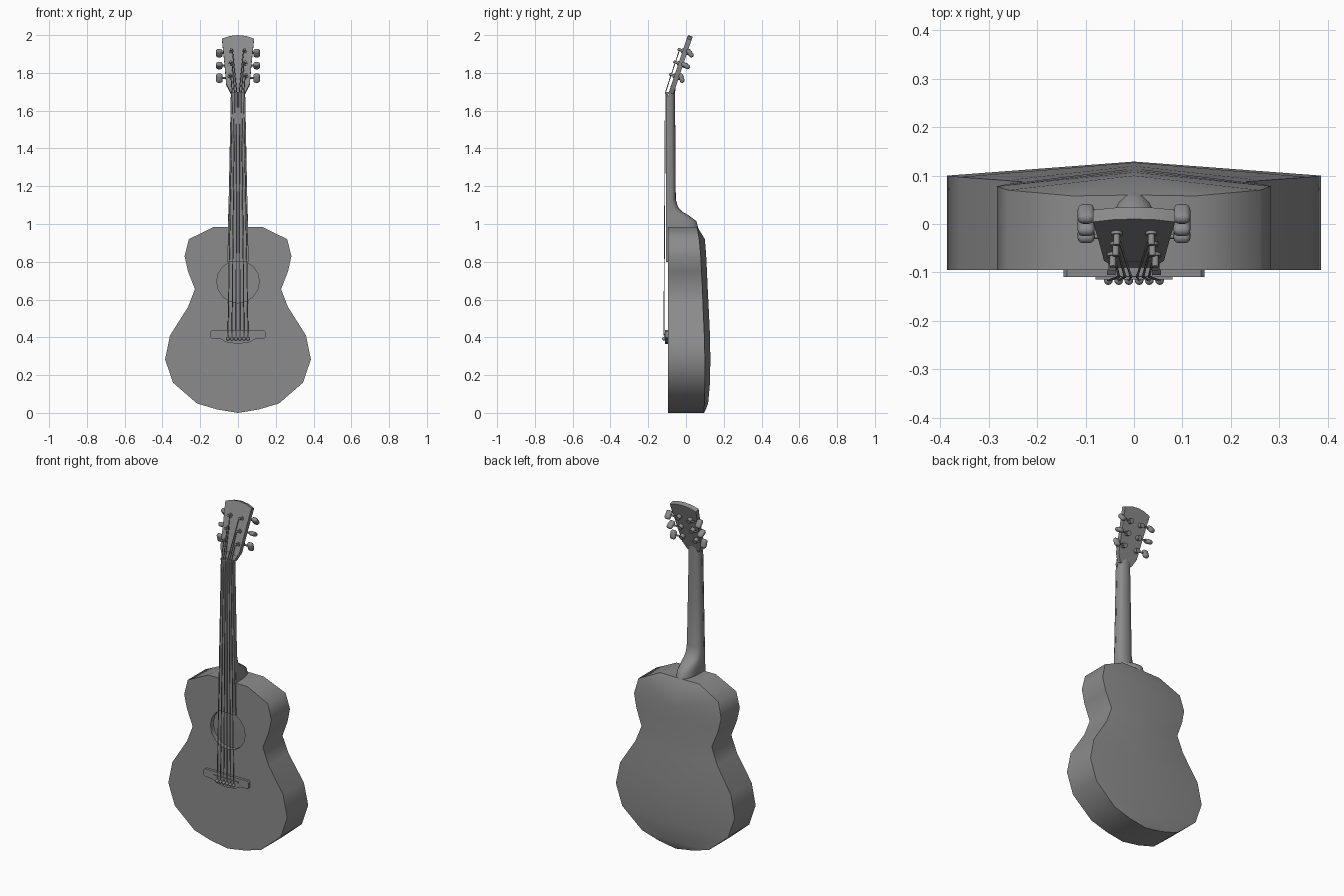
import bpy, bmesh
from math import sin, cos, pi, radians
from mathutils import Matrix, Vector

if "Cube" in bpy.data.objects:
    bpy.data.objects.remove(bpy.data.objects["Cube"])

# one dark grey for every part
grey = bpy.data.materials.new("dark_grey")
grey.diffuse_color = (.26, .26, .26, 1)
grey.use_nodes = True
grey.node_tree.nodes["Principled BSDF"].inputs["Base Color"].default_value = grey.diffuse_color


def finish(obj, angle=40):
    obj.data.materials.append(grey)
    bpy.ops.object.select_all(action='DESELECT')
    obj.select_set(True)
    bpy.context.view_layer.objects.active = obj
    bpy.ops.object.shade_smooth_by_angle(angle=radians(angle))
    return obj


def make(name, verts, faces, angle=40, mat=None, fix=True):
    me = bpy.data.meshes.new(name)
    me.from_pydata(verts, [], faces)
    bm = bmesh.new()
    bm.from_mesh(me)
    bmesh.ops.remove_doubles(bm, verts=bm.verts, dist=1e-5)
    if fix:
        bmesh.ops.recalc_face_normals(bm, faces=bm.faces)
    bm.to_mesh(me)
    bm.free()
    obj = bpy.data.objects.new(name, me)
    bpy.context.collection.objects.link(obj)
    if mat:
        obj.matrix_world = mat
    return finish(obj, angle)


def plate(name, outline, y0, y1, mat=None):
    # extrude an (x, z) outline from y0 to y1
    n = len(outline)
    verts = [(x, y, z) for y in (y0, y1) for x, z in outline]
    faces = [list(range(n)), list(range(n, 2 * n))]
    faces += [(i, (i + 1) % n, n + (i + 1) % n, n + i) for i in range(n)]
    return make(name, verts, faces, mat=mat)


def rod(name, a, b, r, mat, sides=10):
    # cylinder between two points in the space of mat
    a, b = Vector(a), Vector(b)
    d = b - a
    m = mat @ Matrix.Translation((a + b) / 2) @ d.to_track_quat('Z', 'Y').to_matrix().to_4x4()
    bpy.ops.mesh.primitive_cylinder_add(vertices=sides, radius=r, depth=d.length)
    obj = bpy.context.object
    obj.name = name
    obj.matrix_world = m
    return finish(obj)


def mirrored(half):
    return half + [(-x, z) for x, z in reversed(half) if x > 0]


# body: half outline as x, z, rim y, back ridge y
FRONT = -0.095
half = [(0, .985, .06, .06), (.127, .985, .058, .06), (.26, .92, .07, .1),
        (.283, .83, .078, .107), (.265, .75, .082, .111), (.228, .655, .087, .115),
        (.265, .56, .09, .12), (.36, .41, .097, .127), (.386, .283, .1, .129),
        (.344, .16, .1, .127), (.217, .05, .097, .117), (.11, .018, .096, .105),
        (0, 0, .096, .096)]
hole = [(.113 * sin(pi * i / 8), .695 + .113 * cos(pi * i / 8)) for i in range(9)]
n, k = len(half), len(hole)
verts = [(x, FRONT, z) for x, z, r, c in half]
verts += [(x, r, z) for x, z, r, c in half]
verts += [(0, c, z) for x, z, r, c in half]
verts += [(x, FRONT, z) for x, z in hole] + [(x, FRONT + .03, z) for x, z in hole]
h = 3 * n
faces = [list(range(n - 1, -1, -1)) + list(range(h, h + k))]
for i in range(n - 1):
    faces.append((i, i + 1, n + i + 1, n + i))
    if 0 < i < n - 2:
        faces.append((n + i, n + i + 1, 2 * n + i + 1, 2 * n + i))
faces.append((2 * n - 2, 2 * n - 1, 3 * n - 2))
faces += [(h + i, h + k + i, h + k + i + 1, h + i + 1) for i in range(k - 1)]
body = make("body", verts, faces, angle=58, fix=False)
mod = body.modifiers.new("mirror", 'MIRROR')
mod.use_clip = True

# neck and heel: loft of rounded sections (z, half width, front y, back y)
sections = [(.975, .053, -.095, .066), (1.015, .053, -.095, .055), (1.045, .052, -.095, .015),
            (1.065, .051, -.095, -.02), (1.09, .05, -.095, -.042), (1.13, .0485, -.095, -.054),
            (1.4, .043, -.095, -.056), (1.67, .0375, -.095, -.058), (1.735, .036, -.08, -.056)]
profile = [(cos(pi * i / 10), sin(pi * i / 10) ** .6 if 0 < i < 10 else 0) for i in range(11)]
p = len(profile)
verts = [(w * u, f + (b - f) * v, z) for z, w, f, b in sections for u, v in profile]
faces = [[s * p + i, s * p + (i + 1) % p, (s + 1) * p + (i + 1) % p, (s + 1) * p + i]
         for s in range(len(sections) - 1) for i in range(p)]
faces += [list(range(p)), list(range(len(verts) - p, len(verts)))]
make("neck", verts, faces)

# fretboard, nut, bridge, saddle
plate("fretboard", [(-.056, .8), (.056, .8), (.038, 1.69), (-.038, 1.69)], -.105, FRONT)
plate("nut", [(-.038, 1.688), (.038, 1.688), (.038, 1.7), (-.038, 1.7)], -.108, -.085)
plate("bridge", mirrored([(0, .438), (.138, .438), (.146, .43), (.146, .4), (.138, .392),
                          (.09, .39), (.06, .373), (0, .366)]), -.11, FRONT + .002)
plate("saddle", [(-.08, .411), (.08, .411), (.08, .419), (-.08, .419)], -.115, -.105)

# headstock, tilted back
tilt = Matrix.Translation((0, -.095, 1.685)) @ Matrix.Rotation(radians(-18.5), 4, 'X')
plate("headstock", mirrored([(0, .332), (.045, .327), (.085, .313), (.073, .19), (.062, .06),
                             (.038, .012), (0, .012)]), 0, .026, tilt)

# tuners: posts, gear housings, shafts and buttons
rows = [(.044, .105, 35), (.038, .175, 78), (.036, .245, 55)]
for side, label in ((-1, "left"), (1, "right")):
    for j, (x, ht, turn) in enumerate(rows):
        tag = f"{label}_{j + 1}"
        x *= side
        rod("tuner_post_" + tag, (x, .02, ht), (x, -.028, ht), .007, tilt)
        rod("tuner_washer_" + tag, (x, .01, ht), (x, -.006, ht), .012, tilt, 12)
        rod("tuner_gear_" + tag, (x, .02, ht), (x, .048, ht), .014, tilt, 12)
        rod("tuner_shaft_" + tag, (x, .038, ht), (side * .09, .038, ht), .005, tilt)
        bpy.ops.mesh.primitive_cube_add(size=1)
        button = bpy.context.object
        button.name = "tuner_button_" + tag
        button.matrix_world = (tilt @ Matrix.Translation((side * .099, .04, ht))
                               @ Matrix.Rotation(radians(turn), 4, 'X')
                               @ Matrix.Diagonal((.035, .025, .05, 1)))
        bpy.ops.object.transform_apply(location=False, rotation=False, scale=True)
        bev = button.modifiers.new("round", 'BEVEL')
        bev.width, bev.segments = .0115, 3
        finish(button, 180)

# strings with their bridge pins
for i in range(6):
    t = (i - 2.5) / 2.5
    side = -1 if t < 0 else 1
    x, ht, _ = rows[(0, 1, 2, 2, 1, 0)[i]]
    end = tilt @ Vector((side * (x - .006), -.018, ht))
    points = [(t * .053, -.112, .392), (t * .053, -.117, .415), (t * .031, -.1095, 1.694), end]
    cu = bpy.data.curves.new(f"string_{i + 1}", 'CURVE')
    cu.dimensions = '3D'
    cu.bevel_depth, cu.bevel_resolution = .0025, 1
    cu.use_fill_caps = True
    cu.materials.append(grey)
    sp = cu.splines.new('POLY')
    sp.points.add(3)
    for pt, co in zip(sp.points, points):
        pt.co = (*co, 1)
    bpy.context.collection.objects.link(bpy.data.objects.new(f"string_{i + 1}", cu))
    bpy.ops.mesh.primitive_uv_sphere_add(segments=12, ring_count=8, radius=.009,
                                         location=(t * .053, -.117, .392))
    bpy.context.object.name = f"bridge_pin_{i + 1}"
    finish(bpy.context.object, 180)
